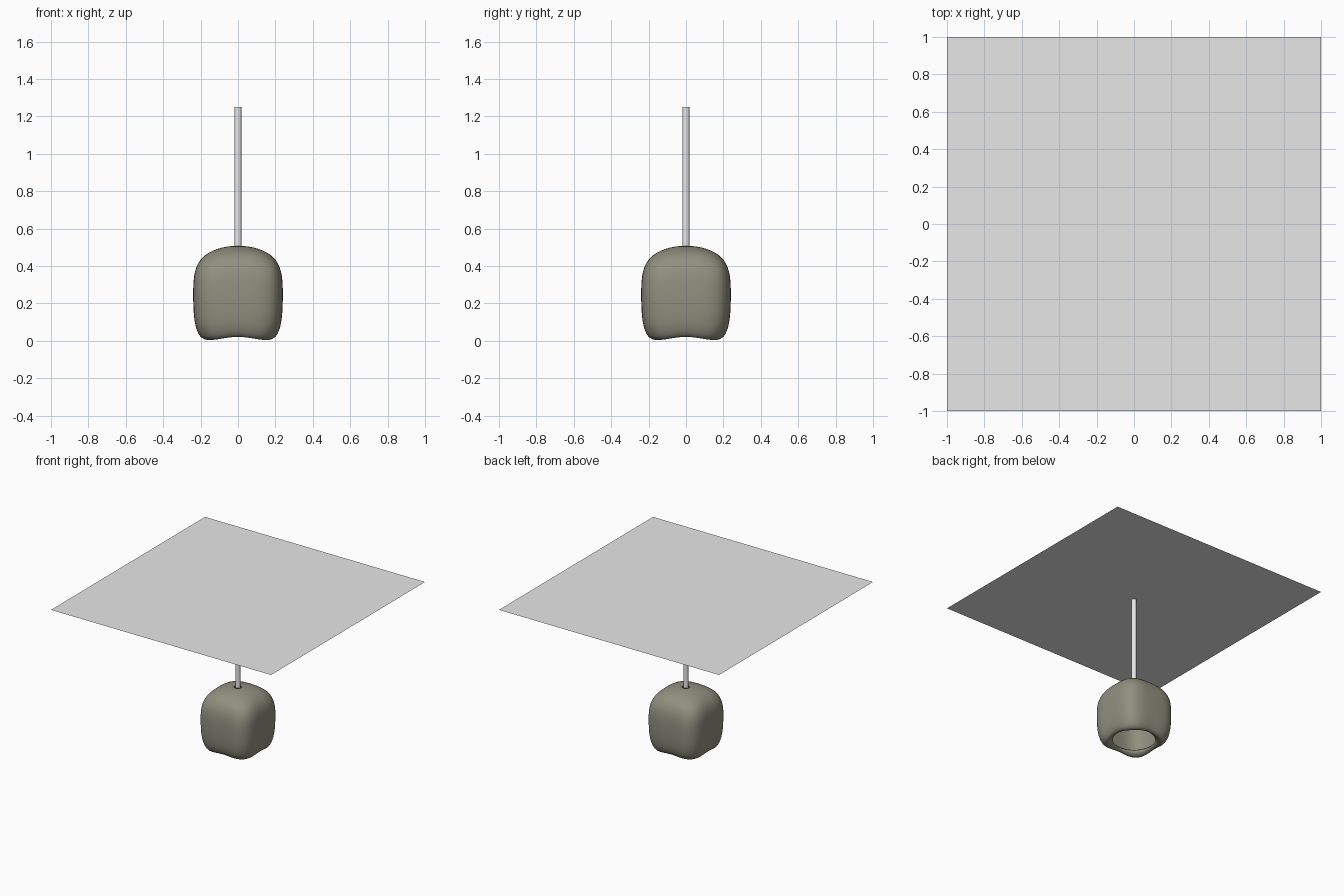
import bpy, bmesh, math

if "Cube" in bpy.data.objects:
    bpy.data.objects.remove(bpy.data.objects["Cube"])


def material(name, r, g, b):
    m = bpy.data.materials.new(name)
    m.diffuse_color = (r, g, b, 1)
    m.use_nodes = True
    m.node_tree.nodes["Principled BSDF"].inputs["Base Color"].default_value = m.diffuse_color
    return m


pale_grey = material("pale grey", 0.8, 0.8, 0.8)
olive_grey = material("olive grey", 0.28, 0.28, 0.215)

# Ceiling panel
bpy.ops.mesh.primitive_plane_add(size=2, location=(0, 0, 1.25))
ceiling = bpy.context.object
ceiling.name = "ceiling_panel"
ceiling.data.materials.append(pale_grey)

# Hanging rod
bpy.ops.mesh.primitive_cylinder_add(vertices=32, radius=0.019, depth=0.76,
                                    location=(0, 0, 0.87))
rod = bpy.context.object
rod.name = "hanging_rod"
rod.data.materials.append(pale_grey)
bpy.ops.object.shade_smooth_by_angle(angle=math.radians(40))

# Lamp shade: rings of (half width, height, squareness, corner drop)
RINGS = [
    (0.160, 0.035, 2.0, 0.000), (0.185, 0.017, 2.4, 0.016),
    (0.205, 0.027, 2.9, 0.022), (0.225, 0.065, 3.4, 0.018),
    (0.237, 0.130, 3.7, 0.008), (0.240, 0.220, 3.8, 0.0),
    (0.240, 0.310, 3.8, 0.0), (0.232, 0.370, 3.7, 0.0),
    (0.215, 0.415, 3.5, 0.0), (0.190, 0.448, 3.2, 0.0),
    (0.155, 0.474, 2.8, 0.0), (0.110, 0.493, 2.4, 0.0),
    (0.065, 0.504, 2.1, 0.0), (0.030, 0.507, 2.0, 0.0),
]
SIDES = 64
bm = bmesh.new()
rings = []
for w, z, n, drop in RINGS:
    ring = []
    for i in range(SIDES):
        a = 2 * math.pi * i / SIDES
        c, s = math.cos(a), math.sin(a)
        r = w / (abs(c) ** n + abs(s) ** n) ** (1 / n)
        ring.append(bm.verts.new((r * c, r * s, z - drop * math.sin(2 * a) ** 2)))
    rings.append(ring)
for low, high in zip(rings, rings[1:]):
    for i in range(SIDES):
        j = (i + 1) % SIDES
        bm.faces.new((low[i], low[j], high[j], high[i])).smooth = True
mesh = bpy.data.meshes.new("lamp_shade")
bm.to_mesh(mesh)
bm.free()
mesh.materials.append(olive_grey)
shade = bpy.data.objects.new("lamp_shade", mesh)
bpy.context.collection.objects.link(shade)
sub = shade.modifiers.new("smooth", 'SUBSURF')
sub.levels = sub.render_levels = 1
wall = shade.modifiers.new("wall", 'SOLIDIFY')
wall.thickness = 0.012
wall.offset = -1
